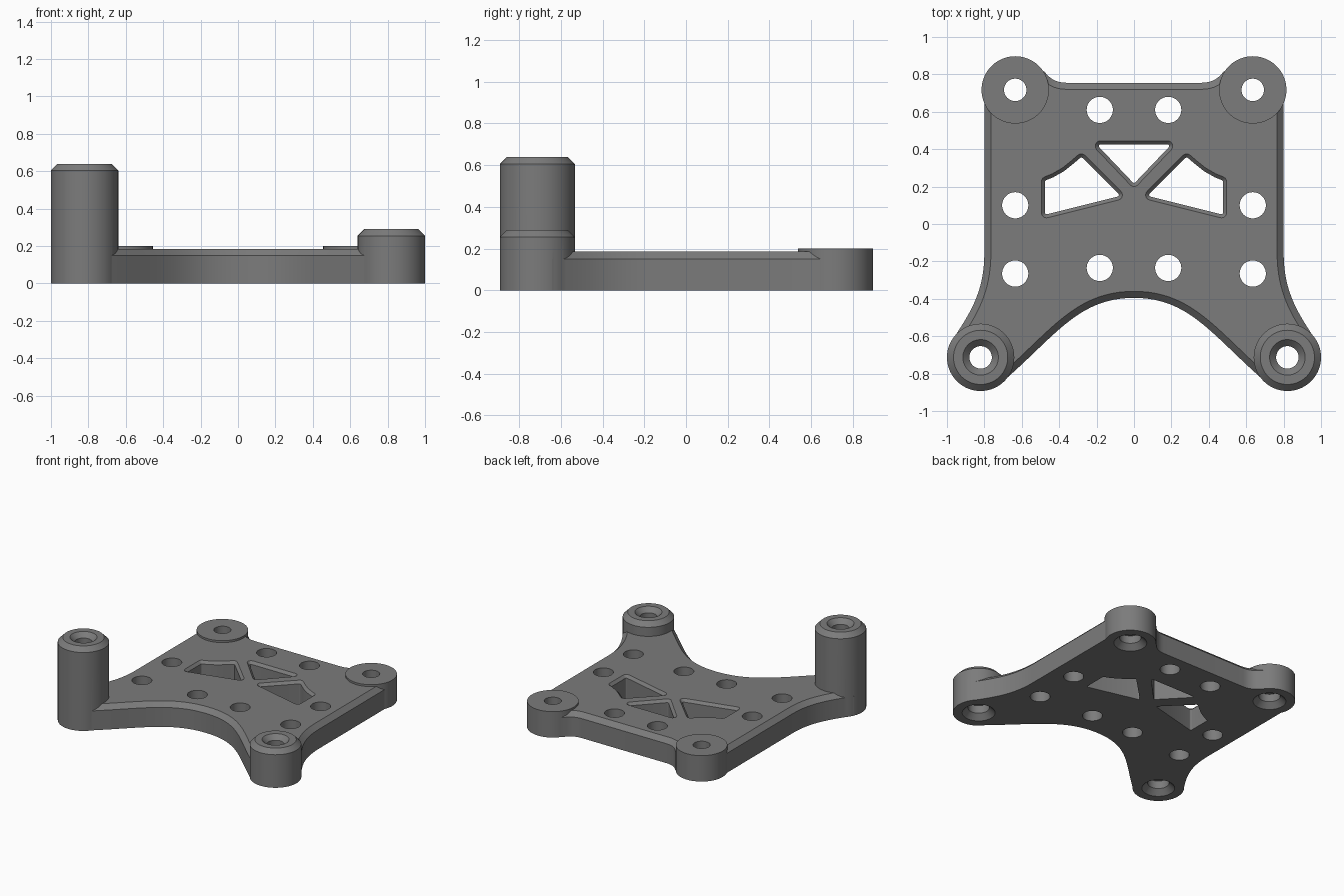
import bpy, bmesh, math
from mathutils import Vector
from mathutils.geometry import interpolate_bezier

if "Cube" in bpy.data.objects:
    bpy.data.objects.remove(bpy.data.objects["Cube"])

grey = bpy.data.materials.new("grey plastic")
grey.diffuse_color = (0.2, 0.2, 0.2, 1)
grey.use_nodes = True
grey.node_tree.nodes["Principled BSDF"].inputs["Base Color"].default_value = grey.diffuse_color


def make(name, bm):
    bmesh.ops.recalc_face_normals(bm, faces=bm.faces[:])
    me = bpy.data.meshes.new(name)
    bm.to_mesh(me)
    bm.free()
    me.materials.append(grey)
    ob = bpy.data.objects.new(name, me)
    bpy.context.collection.objects.link(ob)
    return ob


def prism(name, outline, levels):
    """Stack an outline through (z, inset) levels; inset shrinks it from the level before."""
    bm = bmesh.new()
    face = bm.faces.new([bm.verts.new((x, y, levels[0][0])) for x, y in outline])
    base = bm.faces.new([bm.verts.new(v.co) for v in face.verts])
    for z, inset in levels[1:]:
        if inset:
            bmesh.ops.inset_region(bm, faces=[face], thickness=inset, use_boundary=True,
                                   use_even_offset=True)
        else:
            face = bmesh.ops.extrude_discrete_faces(bm, faces=[face])["faces"][0]
        for v in face.verts:
            v.co.z = z
    bmesh.ops.remove_doubles(bm, verts=bm.verts[:], dist=1e-5)
    return make(name, bm)


def lathe(name, x, y, profile, n=64):
    """Closed solid of revolution from (radius, z) pairs."""
    bm = bmesh.new()
    rings = [[bm.verts.new((x + r * math.cos(2 * math.pi * i / n),
                            y + r * math.sin(2 * math.pi * i / n), z)) for i in range(n)]
             for r, z in profile]
    for a, b in zip(rings, rings[1:]):
        for i in range(n):
            j = (i + 1) % n
            bm.faces.new((a[i], a[j], b[j], b[i]))
    bm.faces.new(rings[0][::-1])
    bm.faces.new(rings[-1])
    return make(name, bm)


def rounded(points, r, n=6):
    """Round the corners that are listed as (x, y, 1)."""
    out = []
    for i, (x, y, corner) in enumerate(points):
        p = Vector((x, y))
        if not corner:
            out.append(p)
            continue
        a = (Vector(points[i - 1][:2]) - p).normalized()
        b = (Vector(points[(i + 1) % len(points)][:2]) - p).normalized()
        half = a.angle(b) / 2
        d = r / math.tan(half)
        k = 4 / 3 * math.tan((math.pi - 2 * half) / 4) * r
        p0, p1 = p + a * d, p + b * d
        out += [q.to_2d() for q in interpolate_bezier(
            p0.to_3d(), (p0 - a * k).to_3d(), (p1 - b * k).to_3d(), p1.to_3d(), n)]
    return out


def bez(a, b, c, d, n=20):
    return [(q.x, q.y) for q in interpolate_bezier(*[Vector((*p, 0)) for p in (a, b, c, d)], n)]


# Plate outline: right half from the front arch to the back edge, then mirrored
half = bez((0, -0.395), (0.3, -0.395), (0.42, -0.6), (0.71, -0.85), 24)
half += [(0.82, -0.80), (0.92, -0.74)]
half += bez((0.985, -0.64), (0.87, -0.47), (0.8, -0.36), (0.8, -0.15), 16)
half += [(0.8, 0.72), (0.64, 0.84), (0.51, 0.84)]
half += bez((0.475, 0.81), (0.445, 0.77), (0.405, 0.755), (0.36, 0.755), 8)
outline = half + [(-x, y) for x, y in reversed(half) if x > 0]
plate = prism("mounting_plate", outline, [(0, 0), (0.15, 0), (0.185, 0.035)])

adds, cuts = [], []
R, C = 0.18, 0.035
for s in (-1, 1):
    # Low back pads
    adds.append(lathe("back_pad", s * 0.635, 0.717, [(R, 0), (R, 0.2)]))
    # Front posts, tall on the left and short on the right
    h = 0.64 if s < 0 else 0.29
    adds.append(lathe("front_post", s * 0.82, -0.713, [(R, 0), (R, h - C), (R - C, h)]))
    # Stepped screw holes
    bore = [(0.155, -0.04), (0.075, 0.04), (0.075, 0.1), (0.06, 0.1)]
    cuts.append(lathe("pad_bore", s * 0.635, 0.717, bore + [(0.06, 0.4)]))
    cuts.append(lathe("post_bore", s * 0.82, -0.713,
                      bore + [(0.06, h - C), (0.095, h), (0.095, h + 0.1)]))
    # Plain round holes
    for x, y in ((0.183, 0.61), (0.183, -0.235), (0.635, 0.1), (0.635, -0.265)):
        cuts.append(lathe("round_hole", s * x, y, [(0.07, -0.1), (0.07, 0.4)], 48))
    # Side windows with a curved outer edge
    win = [(0.495, 0.025, 1), (0.495, 0.245, 1), (0.44, 0.267, 0), (0.385, 0.298, 0),
           (0.335, 0.338, 0), (0.28, 0.385, 1), (0.035, 0.14, 1)]
    cuts.append(prism("side_window", rounded([(s * x, y, c) for x, y, c in win], 0.028),
                      [(0.3, 0), (0.185, 0), (0.165, 0.019), (-0.1, 0)]))
# Middle triangular window
cuts.append(prism("middle_window", rounded([(-0.245, 0.445, 1), (0.245, 0.445, 1), (0, 0.188, 1)], 0.028),
                  [(0.3, 0), (0.185, 0), (0.165, 0.019), (-0.1, 0)]))

# Merge pads and posts, then cut every opening
for op, group in (("UNION", adds), ("DIFFERENCE", cuts)):
    for ob in group:
        m = plate.modifiers.new(ob.name, "BOOLEAN")
        m.operation, m.object, m.solver = op, ob, "EXACT"
dg = bpy.context.evaluated_depsgraph_get()
dg.update()
result = bpy.data.meshes.new_from_object(plate.evaluated_get(dg))
plate.modifiers.clear()
plate.data = result
for ob in adds + cuts:
    bpy.data.objects.remove(ob)
result.materials.clear()
result.materials.append(grey)
for p in result.polygons:
    p.material_index = 0

bpy.context.view_layer.objects.active = plate
plate.select_set(True)
bpy.ops.object.shade_smooth_by_angle(angle=math.radians(25))
